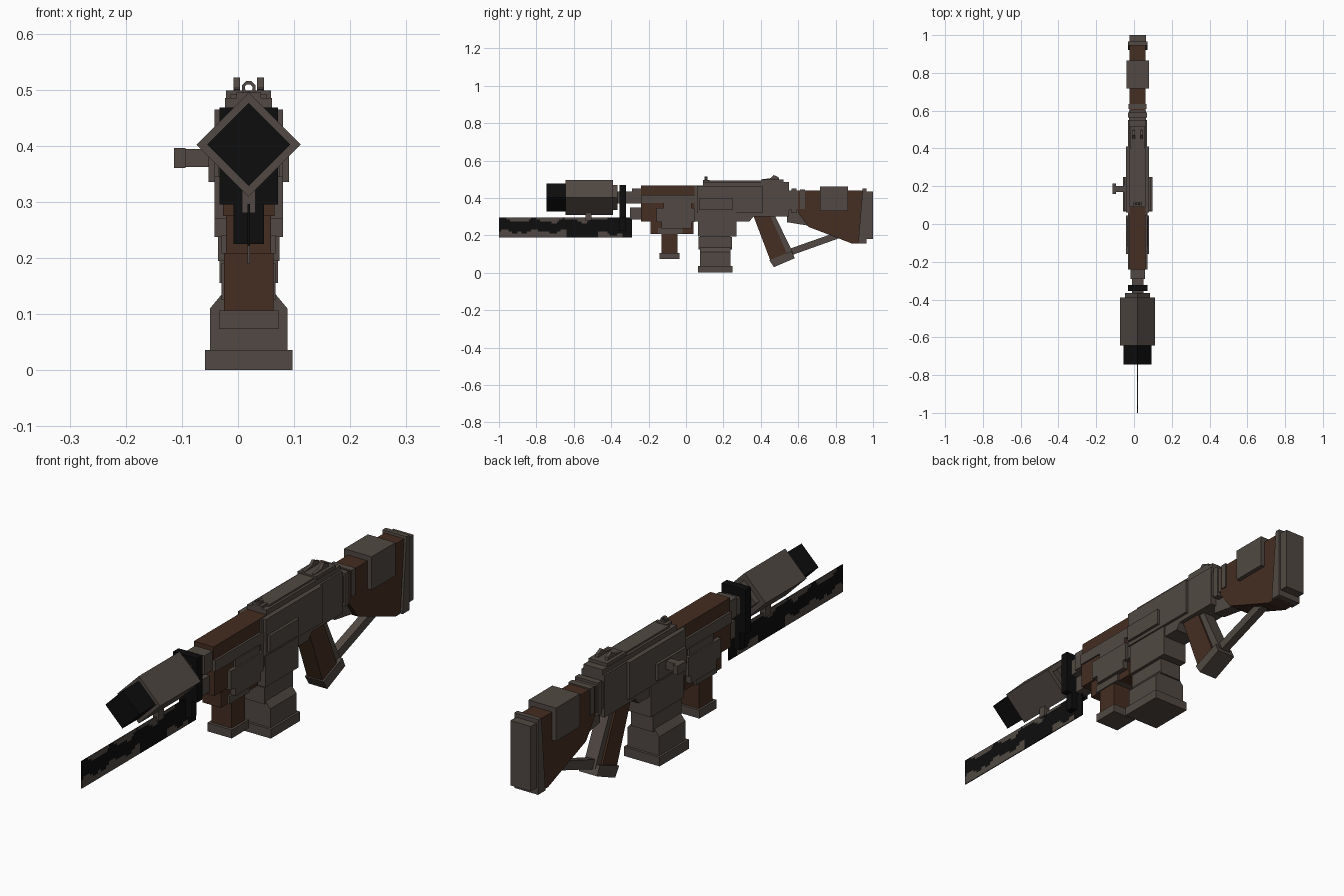
import bpy, bmesh, math
from mathutils import Vector

if "Cube" in bpy.data.objects:
    bpy.data.objects.remove(bpy.data.objects["Cube"])

C = 0.019  # centre plane of the symmetric parts


def material(name, rgb):
    m = bpy.data.materials.new(name)
    m.diffuse_color = (*rgb, 1)
    m.use_nodes = True
    m.node_tree.nodes["Principled BSDF"].inputs["Base Color"].default_value = m.diffuse_color
    return m


GREY = material("grey metal", (0.082, 0.066, 0.056))
BROWN = material("brown wood", (0.058, 0.026, 0.015))
BLACK = material("black metal", (0.004, 0.004, 0.004))


def finish(name, bm, *mats):
    bmesh.ops.recalc_face_normals(bm, faces=bm.faces)
    me = bpy.data.meshes.new(name)
    bm.to_mesh(me)
    bm.free()
    ob = bpy.data.objects.new(name, me)
    for m in mats:
        me.materials.append(m)
    bpy.context.collection.objects.link(ob)
    return ob


def extrude(name, pts, vec, mat):
    """Closed profile of 3D points pushed along a vector."""
    bm = bmesh.new()
    f = bm.faces.new([bm.verts.new(p) for p in pts])
    r = bmesh.ops.extrude_face_region(bm, geom=[f])
    bmesh.ops.translate(bm, verts=[v for v in r["geom"] if isinstance(v, bmesh.types.BMVert)], vec=vec)
    return finish(name, bm, mat)


def side(name, yz, hw, mat, x=C):
    """Side profile extruded across the width."""
    return extrude(name, [(x - hw, y, z) for y, z in yz], Vector((2 * hw, 0, 0)), mat)


def box(name, y0, y1, z0, z1, hw, mat, x=C):
    return side(name, [(y0, z0), (y1, z0), (y1, z1), (y0, z1)], hw, mat, x)


def front(name, xz, y0, y1, mat):
    """Front profile (x relative to the centre plane) extruded along the length."""
    return extrude(name, [(C + x, y0, z) for x, z in xz], Vector((0, y1 - y0, 0)), mat)


def diamond(name, r, y0, y1, mat, z=0.402):
    return front(name, [(r, z), (0, z + r), (-r, z), (0, z - r)], y0, y1, mat)


# muzzle: diamond shroud, black tip and rear step
diamond("muzzle_tip", 0.074, -0.745, -0.64, BLACK)
diamond("muzzle_shroud", 0.093, -0.643, -0.39, GREY)
diamond("muzzle_rear_step", 0.066, -0.39, -0.365, GREY)
box("barrel", -0.37, -0.20, 0.37, 0.435, 0.03, GREY)
box("barrel_collar", -0.355, -0.322, 0.295, 0.468, 0.052, BLACK)
box("collar_foot", -0.355, -0.322, 0.225, 0.296, 0.027, BLACK)
box("blade_strut", -0.537, -0.505, 0.28, 0.40, 0.012, GREY)

# thin blade, faces coloured by a worn-edge rule
bm = bmesh.new()
bmesh.ops.create_grid(bm, x_segments=71, y_segments=10, size=0.5)
for v in bm.verts:
    v.co = Vector((C - 0.002, -0.645 + v.co.x * 0.71, 0.243 + v.co.y * 0.107))
for f in bm.faces:
    y, z = f.calc_center_median().yz
    wave = 0.010 * math.sin(y * 37) + 0.006 * math.sin(y * 83)
    low = 0.222 + wave if y < -0.64 else (0.213 + wave if -0.47 < y < -0.34 else 0.18)
    high = 0.280 + wave if -0.96 < y < -0.42 else 0.31
    f.material_index = 1 if low < z < high else 0
r = bmesh.ops.extrude_face_region(bm, geom=list(bm.faces))
bmesh.ops.translate(bm, verts=[v for v in r["geom"] if isinstance(v, bmesh.types.BMVert)], vec=(0.004, 0, 0))
finish("blade", bm, GREY, BLACK)

# handguard
box("gas_tube", -0.30, -0.22, 0.285, 0.35, 0.025, GREY)
box("handguard_nose", -0.29, -0.23, 0.375, 0.45, 0.038, GREY)
box("handguard_top", -0.24, 0.09, 0.415, 0.467, 0.043, BROWN)
box("handguard_rail", -0.24, 0.09, 0.372, 0.416, 0.052, GREY)
box("handguard_wood", -0.24, 0.07, 0.275, 0.375, 0.046, BROWN)
box("handguard_lower_wood", -0.19, 0.04, 0.208, 0.278, 0.04, BROWN)
box("handguard_plate", -0.158, 0.045, 0.27, 0.345, 0.061, GREY)
box("handguard_plate_upper", -0.12, 0.03, 0.34, 0.375, 0.055, GREY)
box("handguard_plate_lower", -0.13, 0.03, 0.237, 0.272, 0.061, GREY)
box("foregrip_mount", -0.15, -0.02, 0.208, 0.24, 0.048, GREY)

# foregrip
box("foregrip", -0.13, -0.045, 0.10, 0.215, 0.044, BROWN)
box("foregrip_cap", -0.142, -0.035, 0.073, 0.106, 0.053, GREY)

# receiver
side("receiver", [(0.045, 0.275), (0.34, 0.275), (0.36, 0.30), (0.55, 0.30),
                  (0.55, 0.465), (0.045, 0.465)], 0.05, GREY)
box("receiver_side_plates", 0.06, 0.41, 0.32, 0.465, 0.061, GREY)
box("receiver_step", 0.07, 0.25, 0.335, 0.40, 0.072, GREY)
box("top_cover", 0.09, 0.55, 0.46, 0.485, 0.042, GREY)
box("top_cover_ridge", 0.12, 0.41, 0.48, 0.492, 0.032, GREY)
box("bolt_arm", 0.17, 0.20, 0.362, 0.394, 0.032, GREY, x=-0.066)
box("bolt_knob", 0.16, 0.215, 0.36, 0.396, 0.010, GREY, x=-0.104)

# front sight ring
bm = bmesh.new()
n = 8
rings = [[bm.verts.new((C + r * math.cos(math.tau * (i + .5) / n), y,
                        0.503 + r * math.sin(math.tau * (i + .5) / n))) for i in range(n)]
         for r, y in ((0.013, 0.10), (0.013, 0.114), (0.007, 0.114), (0.007, 0.10))]
for k in range(4):
    a, b = rings[k], rings[(k + 1) % 4]
    for i in range(n):
        j = (i + 1) % n
        bm.faces.new((a[i], a[j], b[j], b[i]))
finish("front_sight_ring", bm, GREY)
box("front_sight_base", 0.09, 0.125, 0.48, 0.495, 0.022, GREY)

# rear sight with two prongs
box("rear_sight_base", 0.40, 0.52, 0.48, 0.498, 0.040, GREY)
for s, word in ((-1, "left"), (1, "right")):
    side("rear_sight_prong_" + word, [(0.41, 0.49), (0.50, 0.49), (0.495, 0.51),
                                      (0.47, 0.522), (0.45, 0.505), (0.41, 0.50)],
         0.006, GREY, x=C + s * 0.021)

# magazine
box("magazine_well", 0.065, 0.27, 0.195, 0.33, 0.055, GREY)
front("magazine", [(-0.044, 0.21), (-0.044, 0.14), (-0.069, 0.11), (-0.069, 0.03),
                   (0.069, 0.03), (0.069, 0.11), (0.044, 0.14), (0.044, 0.21)], 0.075, 0.238, GREY)
box("magazine_band", 0.068, 0.245, 0.125, 0.19, 0.048, GREY)
box("magazine_base", 0.065, 0.248, 0.0, 0.036, 0.078, GREY)

# pistol grip
side("grip", [(0.36, 0.305), (0.45, 0.305), (0.545, 0.09), (0.455, 0.055)], 0.034, BROWN)
side("grip_back_strap", [(0.435, 0.30), (0.478, 0.30), (0.575, 0.10), (0.53, 0.09)], 0.026, GREY)
side("grip_cap", [(0.445, 0.068), (0.565, 0.115), (0.582, 0.078), (0.47, 0.03)], 0.04, GREY)

# brace rod between grip and stock
side("brace_rod", [(0.545, 0.125), (0.56, 0.092), (0.84, 0.192), (0.83, 0.225)], 0.016, GREY)

# stock
box("stock_joint", 0.545, 0.60, 0.335, 0.44, 0.045, GREY)
box("stock_joint_band", 0.565, 0.59, 0.32, 0.45, 0.05, GREY)
side("stock_latch", [(0.54, 0.27), (0.665, 0.25), (0.665, 0.30), (0.60, 0.335), (0.54, 0.335)], 0.024, GREY)
side("stock", [(0.60, 0.44), (0.60, 0.32), (0.655, 0.245), (0.89, 0.155), (0.945, 0.155), (0.945, 0.44)],
     0.043, BROWN)
box("stock_front_strip", 0.61, 0.635, 0.34, 0.445, 0.048, GREY)
box("cheek_rest", 0.717, 0.865, 0.33, 0.46, 0.06, GREY)
side("butt_plate", [(0.92, 0.155), (0.965, 0.155), (0.965, 0.45), (0.945, 0.45)], 0.052, GREY)
box("butt_pad", 0.965, 1.0, 0.18, 0.435, 0.044, GREY)
